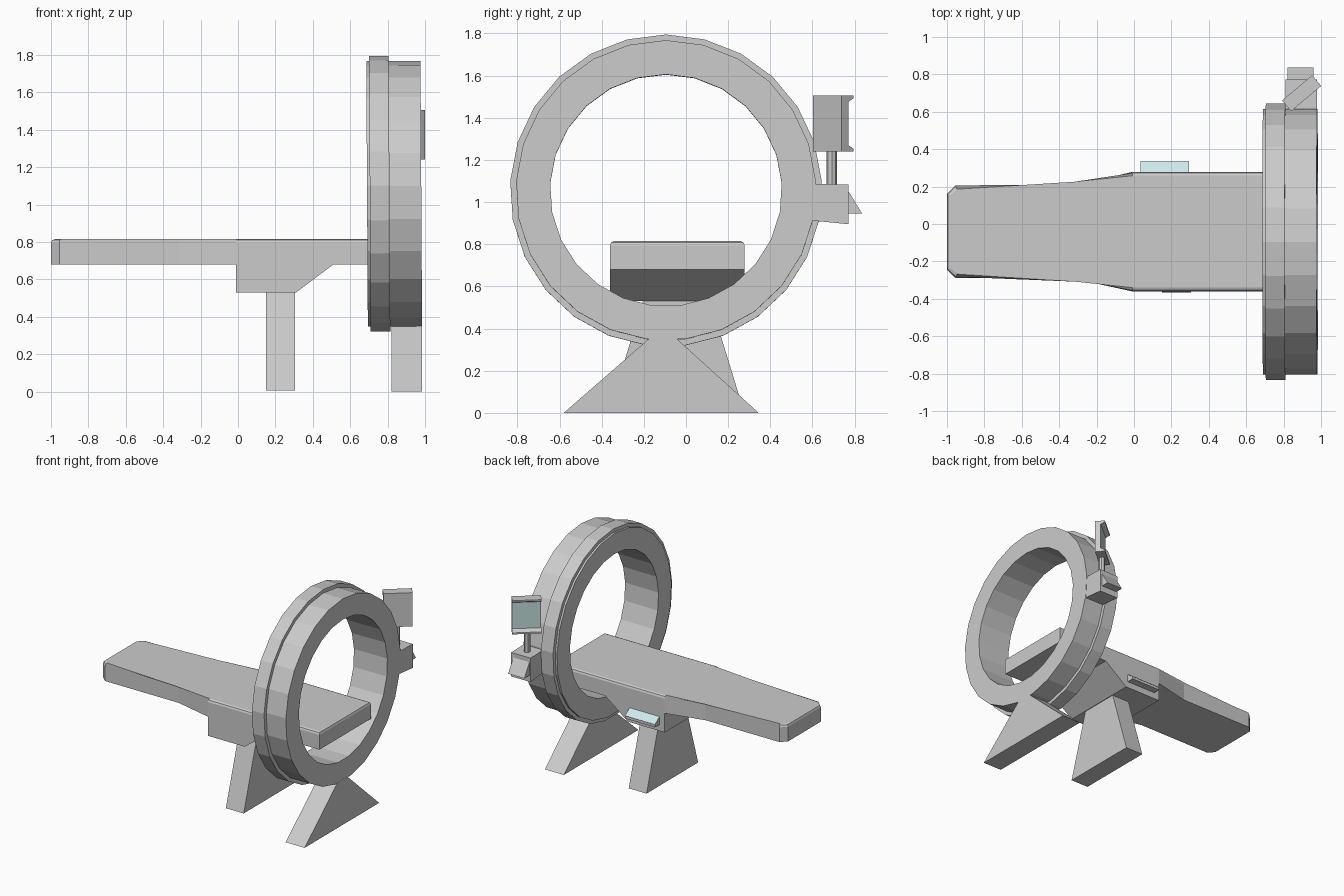
import bpy, bmesh, math
from mathutils import Vector, Matrix

if "Cube" in bpy.data.objects:
    bpy.data.objects.remove(bpy.data.objects["Cube"])


def material(name, rgb):
    m = bpy.data.materials.new(name)
    m.diffuse_color = (*rgb, 1)
    m.use_nodes = True
    m.node_tree.nodes["Principled BSDF"].inputs["Base Color"].default_value = m.diffuse_color
    return m


def finish(name, bm, mat=None):
    bmesh.ops.recalc_face_normals(bm, faces=bm.faces)
    me = bpy.data.meshes.new(name)
    bm.to_mesh(me)
    bm.free()
    ob = bpy.data.objects.new(name, me)
    bpy.context.collection.objects.link(ob)
    if mat:
        me.materials.append(mat)
    return ob


def prism_bm(pts, axis, a, b):
    """Extrude a 2D outline along an axis from a to b."""
    place = {'x': lambda p, t: (t, p[0], p[1]),
             'y': lambda p, t: (p[0], t, p[1]),
             'z': lambda p, t: (p[0], p[1], t)}[axis]
    bm = bmesh.new()
    lo, hi = ([bm.verts.new(place(p, t)) for p in pts] for t in (a, b))
    bm.faces.new(lo)
    bm.faces.new(hi)
    n = len(pts)
    for i in range(n):
        j = (i + 1) % n
        bm.faces.new((lo[i], lo[j], hi[j], hi[i]))
    return bm


def prism(name, pts, axis, a, b, mat=None):
    return finish(name, prism_bm(pts, axis, a, b), mat)


teal = material("teal", (0.62, 0.82, 0.84))
glass = material("screen_glass", (0.55, 0.72, 0.70))

# Gantry ring: stepped profile turned about the x axis, slightly leaning
SIDES = 25
profile = [(-.145, .55), (-.145, .712), (-.13, .712), (-.13, .74),
           (-.025, .74), (-.025, .712), (.145, .712), (.145, .55)]
bm = bmesh.new()
rings = []
for i in range(SIDES):
    t = 2 * math.pi * i / SIDES
    rings.append([bm.verts.new((x, r * math.sin(t), r * math.cos(t))) for x, r in profile])
for i in range(SIDES):
    p, q = rings[i], rings[(i + 1) % SIDES]
    for k in range(len(profile)):
        m = (k + 1) % len(profile)
        bm.faces.new((p[k], p[m], q[m], q[k]))
ring = finish("gantry_ring", bm)
ring.location = (.835, -.095, 1.055)
ring.rotation_euler.y = -.006

# Ring foot
prism("ring_foot", [(-.58, 0), (.345, 0), (-.05, .357), (-.17, .357)], 'x', .82, .985)

# Table top with softened upper edge
half = [(-1, .203), (-.955, .247), (-.315, .247), (-.01, .319), (.96, .319)]
yc = -.041
outline = [(x, yc + w) for x, w in half] + [(x, yc - w) for x, w in reversed(half)]
bm = prism_bm(outline, 'z', .68, .815)
bmesh.ops.bevel(bm, geom=[e for e in bm.edges if all(v.co.z > .8 for v in e.verts)],
                offset=.02, segments=2, profile=.5, affect='EDGES')
finish("table_top", bm)

# Block under the table and its column
prism("table_block", [(-.01, .68), (-.01, .53), (.31, .53), (.51, .68)], 'y', -.36, .278)
prism("table_column", [(-.365, .006), (.275, .006), (.115, .53), (-.205, .53)], 'x', .15, .305)

# Control panel on the block's side
prism("side_panel", [(.27, .58), (.335, .58), (.335, .60), (.27, .645)], 'x', .035, .295)
prism("side_panel_face", [(.278, .641), (.335, .601), (.336, .603), (.279, .643)],
      'x', .035, .295, teal)

# Bracket, keypad and pole on the ring
prism("ring_bracket", [(.57, .915), (.772, .895), (.772, 1.083), (.57, 1.088)], 'x', .81, .978)
prism("keypad", [(.765, 1.06), (.765, .945), (.836, .945)], 'x', .82, .96)
pole = [(.895 + .025 * math.cos(k * math.pi / 4), .692 + .025 * math.sin(k * math.pi / 4))
        for k in range(8)]
prism("monitor_pole", pole, 'z', 1.07, 1.25)

# Turned monitor with lips above and below the recessed screen
H = .265
section = [(0, 0), (.075, 0), (.075, .012), (.042, .03),
           (.042, H - .03), (.075, H - .012), (.075, H), (0, H)]
turn = Matrix.Translation((.84, .603, 1.24)) @ Matrix.Rotation(math.radians(40), 4, 'Z')
prism("monitor", section, 'x', 0, .21).matrix_world = turn
prism("monitor_screen", [(.041, .03), (.044, .03), (.044, H - .03), (.041, H - .03)],
      'x', .008, .202, glass).matrix_world = turn
